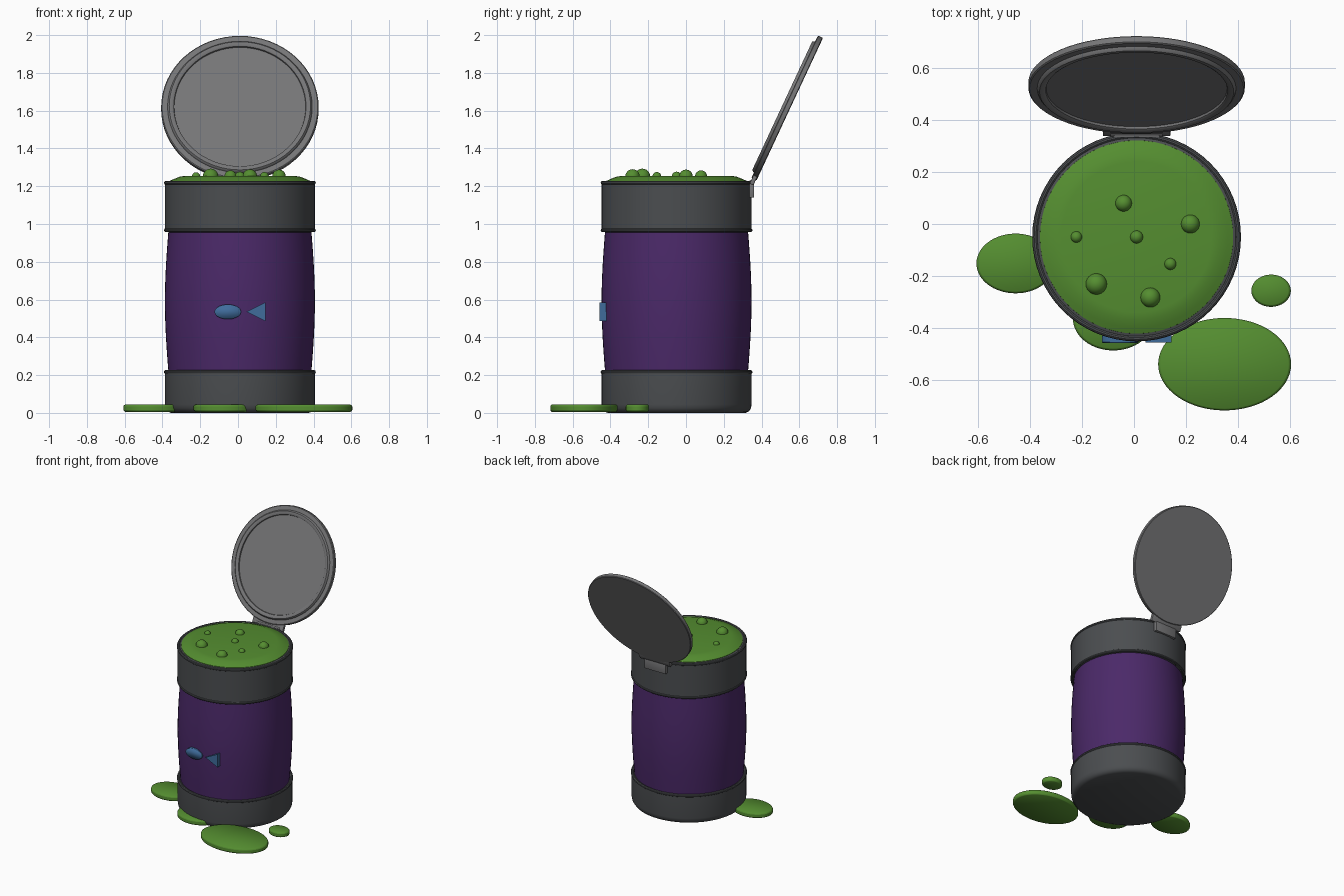
import bpy, bmesh, math
from mathutils import Matrix, Vector

if "Cube" in bpy.data.objects:
    bpy.data.objects.remove(bpy.data.objects["Cube"])

CX, CY = 0.01, -0.05


def mat(name, rgb):
    m = bpy.data.materials.new(name)
    m.diffuse_color = (*rgb, 1)
    m.use_nodes = True
    m.node_tree.nodes["Principled BSDF"].inputs["Base Color"].default_value = m.diffuse_color
    return m


DARK = mat("dark_grey", (0.07, 0.075, 0.08))
GREY = mat("mid_grey", (0.18, 0.18, 0.185))
PURPLE = mat("purple", (0.07, 0.022, 0.14))
GREEN = mat("slime_green", (0.09, 0.27, 0.03))
BLUE = mat("blue", (0.05, 0.15, 0.33))


def finish(bm, name, material, matrix=Matrix()):
    bmesh.ops.recalc_face_normals(bm, faces=bm.faces)
    me = bpy.data.meshes.new(name)
    bm.to_mesh(me)
    bm.free()
    ob = bpy.data.objects.new(name, me)
    bpy.context.collection.objects.link(ob)
    ob.matrix_world = matrix
    me.materials.append(material)
    bpy.ops.object.select_all(action='DESELECT')
    ob.select_set(True)
    bpy.context.view_layer.objects.active = ob
    bpy.ops.object.shade_smooth_by_angle(angle=math.radians(35))
    return ob


def lathe(name, profile, material, matrix=None, n=64, loop=False):
    """Revolve (radius, height) points; open profiles get capped ends."""
    bm = bmesh.new()
    rings = [[bm.verts.new((r * math.cos(2 * math.pi * i / n), r * math.sin(2 * math.pi * i / n), z))
              for i in range(n)] for r, z in profile]
    pairs = list(zip(rings, rings[1:]))
    if loop:
        pairs.append((rings[-1], rings[0]))
    else:
        bm.faces.new(rings[0])
        bm.faces.new(rings[-1])
    for a, b in pairs:
        for i in range(n):
            j = (i + 1) % n
            bm.faces.new((a[i], a[j], b[j], b[i]))
    return finish(bm, name, material, matrix or Matrix.Translation((CX, CY, 0)))


def bead(name, radius, z, minor, material, matrix=None):
    pts = [(radius + minor * math.cos(k * math.pi / 5), z + minor * math.sin(k * math.pi / 5))
           for k in range(10)]
    return lathe(name, pts, material, matrix, loop=True)


def box(name, size, matrix, material):
    bm = bmesh.new()
    bmesh.ops.create_cube(bm, size=1, matrix=Matrix.Diagonal((*size, 1)))
    bmesh.ops.bevel(bm, geom=bm.edges[:], offset=0.004, segments=2, affect='EDGES', profile=0.5)
    return finish(bm, name, material, matrix)


# Can body: bulging purple barrel between two dark bands
lathe("barrel", [(0.377 + 0.02 * math.sin(math.pi * k / 12), 0.2 + 0.78 * k / 12)
                 for k in range(13)], PURPLE)
lathe("base_band", [(0.365, 0), (0.383, 0.008), (0.394, 0.025), (0.397, 0.045),
                    (0.397, 0.215), (0.375, 0.222)], DARK)
lathe("top_band", [(0.375, 0.955), (0.397, 0.962), (0.397, 1.215), (0.38, 1.225)], DARK)
for name, z in (("base_bead", 0.216), ("band_bead", 0.967), ("rim_bead", 1.218)):
    bead(name, 0.391, z, 0.011, DARK)

# Slime filling with bubbles
lathe("slime_fill", [(0.374, 1.2), (0.372, 1.228), (0.35, 1.238), (0.32, 1.25), (0.29, 1.255)], GREEN)
for i, (x, y, r) in enumerate([(-0.04, 0.08, 0.032), (0.217, 0.0, 0.036), (-0.222, -0.05, 0.022),
                               (0.01, -0.05, 0.025), (0.14, -0.154, 0.023),
                               (-0.145, -0.231, 0.041), (0.063, -0.283, 0.038)]):
    bm = bmesh.new()
    bmesh.ops.create_uvsphere(bm, u_segments=24, v_segments=12, radius=r)
    finish(bm, f"bubble_{i + 1}", GREEN, Matrix.Translation((x, y, 1.252)))

# Slime puddles on the floor
for i, (x, y, rx, ry) in enumerate([(-0.456, -0.152, 0.151, 0.115), (0.349, -0.54, 0.256, 0.178),
                                    (0.528, -0.257, 0.076, 0.062), (-0.08, -0.365, 0.155, 0.122)]):
    def edge(d, z):
        return (1 - d / rx, z)
    lathe(f"puddle_{i + 1}", [edge(0.01, 0.006), edge(0.003, 0.01), edge(0, 0.016), edge(0, 0.034),
                              edge(0.003, 0.04), edge(0.01, 0.044)], GREEN,
          Matrix.Translation((x, y, 0)) @ Matrix.Diagonal((rx, ry, 1, 1)))

# Fish emblem on the front: oval body and triangular tail
lathe("fish_body", [(0.96, -0.015), (1, -0.011), (1, 0.011), (0.94, 0.015)], BLUE,
      Matrix.Translation((-0.054, -0.444, 0.535)) @ Matrix.Rotation(math.pi / 2, 4, 'X')
      @ Matrix.Diagonal((0.07, 0.039, 1, 1)), n=40)
bm = bmesh.new()
tail = bm.faces.new([bm.verts.new(p) for p in
                     [(0.045, -0.457, 0.535), (0.145, -0.457, 0.486), (0.145, -0.457, 0.585)]])
ext = bmesh.ops.extrude_face_region(bm, geom=[tail])
bmesh.ops.translate(bm, vec=(0, 0.037, 0),
                    verts=[v for v in ext["geom"] if isinstance(v, bmesh.types.BMVert)])
finish(bm, "fish_tail", BLUE)

# Open lid leaning back, with raised inner ring
TILT = Matrix.Rotation(math.radians(65), 4, 'X')
LID = Matrix.Translation((CX, 0.549, 1.607)) @ TILT
lathe("lid", [(0.413, 0), (0.417, 0.004), (0.417, 0.026), (0.412, 0.03), (0.383, 0.03),
              (0.38, 0.038), (0.374, 0.044), (0.358, 0.044), (0.35, 0.039), (0.348, 0.03)], GREY, LID)

# Hinge: plate on the can, barrel pin, leaf on the lid
box("hinge_plate", (0.18, 0.026, 0.09), Matrix.Translation((CX, 0.347, 1.185)), GREY)
box("hinge_leaf", (0.26, 0.05, 0.022),
    Matrix.Translation((CX, 0.357, 1.232)) @ TILT, GREY)
lathe("hinge_pin", [(0.013, -0.1), (0.013, 0.1)], GREY,
      Matrix.Translation((CX, 0.35, 1.222)) @ Matrix.Rotation(math.pi / 2, 4, 'Y'), n=24)
